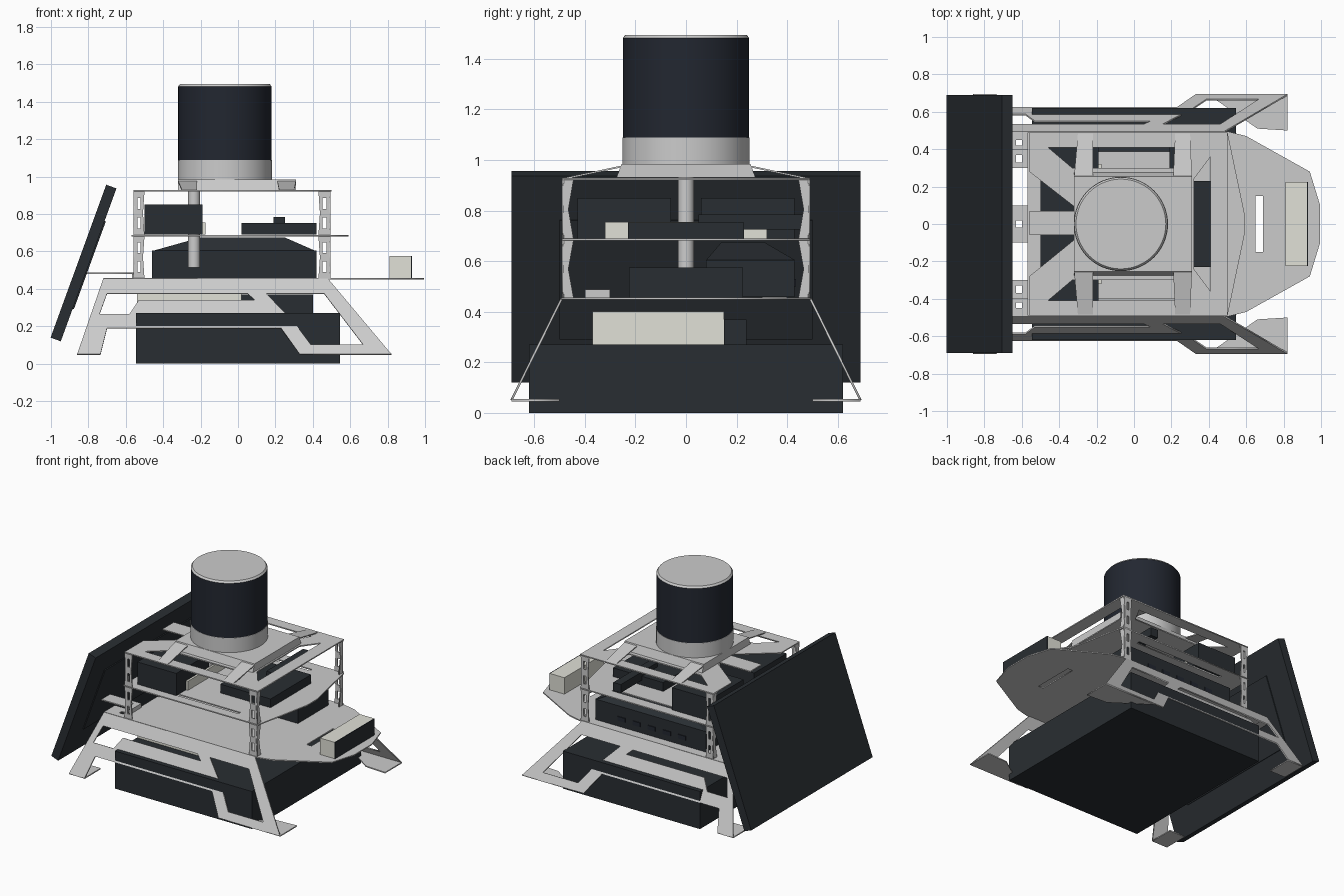
import bpy, bmesh, math
from mathutils import Matrix, Vector

if "Cube" in bpy.data.objects:
    bpy.data.objects.remove(bpy.data.objects["Cube"])


def material(name, rgb):
    m = bpy.data.materials.new(name)
    m.diffuse_color = (*rgb, 1)
    m.use_nodes = True
    m.node_tree.nodes["Principled BSDF"].inputs["Base Color"].default_value = m.diffuse_color
    return m


DARK = material("dark_plastic", (0.022, 0.027, 0.032))
NAVY = material("dark_glass", (0.016, 0.02, 0.03))
CREAM = material("cream_plastic", (0.75, 0.75, 0.68))


def finish(name, bm, mat=None):
    bmesh.ops.recalc_face_normals(bm, faces=bm.faces)
    me = bpy.data.meshes.new(name)
    bm.to_mesh(me)
    bm.free()
    ob = bpy.data.objects.new(name, me)
    bpy.context.collection.objects.link(ob)
    if mat:
        me.materials.append(mat)
    return ob


def box(name, x, y, z, mat=None, taper=None):
    """Box from ranges; taper = (dx0, dx1, dy0, dy1) pulls the top corners in."""
    bm = bmesh.new()
    bmesh.ops.create_cube(bm, size=1)
    t = taper or (0, 0, 0, 0)
    for v in bm.verts:
        top = v.co.z > 0
        ix, iy = int(v.co.x > 0), int(v.co.y > 0)
        v.co = (x[ix] + (t[ix] if top else 0), y[iy] + (t[2 + iy] if top else 0), z[int(top)])
    return finish(name, bm, mat)


def sheet(name, outline, holes=(), matrix=Matrix(), thick=0.008, mat=None):
    """Flat sheet-metal part with cut-outs, drawn in 2D and placed by a matrix."""
    cu = bpy.data.curves.new(name, 'CURVE')
    cu.dimensions, cu.fill_mode, cu.extrude = '2D', 'BOTH', thick / 2
    for pts in (outline, *holes):
        sp = cu.splines.new('POLY')
        sp.points.add(len(pts) - 1)
        for p, q in zip(sp.points, pts):
            p.co = (q[0], q[1], 0, 1)
        sp.use_cyclic_u = True
    tmp = bpy.data.objects.new("tmp", cu)
    bpy.context.collection.objects.link(tmp)
    bpy.context.view_layer.update()
    me = bpy.data.meshes.new_from_object(tmp.evaluated_get(bpy.context.evaluated_depsgraph_get()))
    bm = bmesh.new()
    bm.from_mesh(me)
    bpy.data.objects.remove(tmp)
    bpy.data.curves.remove(cu)
    bpy.data.meshes.remove(me)
    bmesh.ops.remove_doubles(bm, verts=bm.verts, dist=1e-5)
    bmesh.ops.transform(bm, matrix=matrix, verts=bm.verts)
    return finish(name, bm, mat)


def frame(u, v, w, o):
    m = Matrix.Identity(4)
    for i, c in enumerate((u, v, w, o)):
        m.col[i][:3] = c
    return m


def at_z(z):
    return Matrix.Translation((0, 0, z))


def rect(x0, x1, y0, y1):
    return [(x0, y0), (x1, y0), (x1, y1), (x0, y1)]


def mirror_y(pts):
    return pts + [(x, -y) for x, y in reversed(pts)]


def cylinder(name, x, r, z0, z1, mat=None, r_top=None, n=64):
    bm = bmesh.new()
    bmesh.ops.create_cone(bm, cap_ends=True, segments=n, radius1=r, radius2=r_top or r, depth=z1 - z0,
                          matrix=Matrix.Translation((x, 0, (z0 + z1) / 2)))
    ob = finish(name, bm, mat)
    bpy.context.view_layer.objects.active = ob
    ob.select_set(True)
    bpy.ops.object.shade_smooth_by_angle()
    ob.select_set(False)


# Battery and the parts lying on it
box("battery", (-0.545, 0.545), (-0.62, 0.62), (0, 0.27), DARK)
box("power_converter", (-0.54, 0.02), (-0.37, 0.15), (0.27, 0.4), CREAM)
box("under_plate_module", (0.02, 0.4), (0.15, 0.24), (0.27, 0.37), DARK)

# Sloping side panels with windows, and their feet
side = [(-0.72, 0.455), (0.48, 0.455), (0.82, 0.05), (0.33, 0.05), (0.23, 0.19),
        (-0.7, 0.19), (-0.735, 0.05), (-0.86, 0.05)]
long_window = [(-0.7, 0.375), (0.05, 0.375), (0.09, 0.34), (-0.53, 0.34), (-0.58, 0.265), (-0.74, 0.265)]
front_window = [(0.15, 0.375), (0.46, 0.375), (0.67, 0.1), (0.39, 0.1), (0.3, 0.22)]
for s in (-1, 1):
    sheet("side_panel", side, (long_window, front_window),
          frame((1, 0, 0), (0, -0.494 * s, 1), (0, s, 0.4), (0, 0.715 * s, 0)))
    sheet("front_foot", [(0.4, 0.69 * s), (0.82, 0.69 * s), (0.82, 0.5 * s), (0.66, 0.51 * s)],
          matrix=at_z(0.05))
    sheet("rear_foot", rect(-0.86, -0.735, *sorted((0.51 * s, 0.69 * s))), matrix=at_z(0.05))

# Base plate with pointed nose and sensor slot
base = mirror_y([(-0.57, 0.37), (-0.72, 0.37), (-0.72, 0.495), (0.5, 0.495), (0.6, 0.47),
                 (0.94, 0.28), (0.995, 0.1)])
base_holes = [rect(0.65, 0.69, -0.15, 0.15)]
base_holes += [rect(-0.63, -0.6, *sorted((s * 0.42, s * 0.45))) for s in (-1, 1)]
sheet("base_plate", base, base_holes, at_z(0.453))

# Front range sensor
box("range_sensor", (0.81, 0.924), (-0.225, 0.225), (0.457, 0.575), CREAM)
box("range_sensor_face", (0.924, 0.93), (-0.225, 0.225), (0.457, 0.575), DARK)

# Computer between base plate and middle plate
box("computer", (-0.46, 0.42), (0.08, 0.43), (0.458, 0.605), DARK)
box("computer_lid", (-0.45, 0.41), (0.08, 0.43), (0.605, 0.675), DARK, (0.25, -0.16, 0.06, -0.12))
for i in range(5):
    box("computer_port", (-0.3 + i * 0.12, -0.24 + i * 0.12), (0.43, 0.436), (0.5, 0.53), NAVY)

# Middle plate
mid = mirror_y([(-0.57, 0.49), (0.5, 0.49), (0.59, 0.06)])
mid_holes = [rect(-0.4, 0.3, s - 0.012, s + 0.012) for s in (-0.41, 0.4)]
sheet("middle_plate", mid, mid_holes, at_z(0.685))

# Equipment on the middle plate
for s in (-1, 1):
    box("motor_driver", (-0.5, -0.19), sorted((0.06 * s, 0.43 * s)), (0.69, 0.85), DARK)
box("terminal_strip", (-0.19, -0.175), (-0.32, 0.32), (0.69, 0.755), CREAM)
box("radio_unit", (0.02, 0.42), (-0.23, 0.23), (0.69, 0.753), DARK)
box("radio_arm", (0.19, 0.25), (0.05, 0.47), (0.725, 0.785), DARK)

# Corner posts: slotted web plus folded lip, two tiers
for x0, x1, lip in ((-0.56, -0.5, -0.555), (0.43, 0.495, 0.49)):
    for s in (-1, 1):
        for z0, z1 in ((0.457, 0.681), (0.689, 0.921)):
            h = z1 - z0
            web = [(x0, z0), (x1, z0), (x1 - 0.008, z0 + h / 2), (x1, z1), (x0, z1), (x0 + 0.008, z0 + h / 2)]
            slots = [rect(x0 + 0.022, x1 - 0.022, z0 + a * h, z0 + b * h) for a, b in ((0.15, 0.4), (0.6, 0.85))]
            sheet("post_web", web, slots, frame((1, 0, 0), (0, 0, 1), (0, 1, 0), (0, 0.486 * s, 0)))
            lip_shape = [(0.486 * s, z0), (0.486 * s, z1), (0.445 * s, z1), (0.465 * s, z0 + h / 2), (0.445 * s, z0)]
            sheet("post_lip", lip_shape, (), frame((0, 1, 0), (0, 0, 1), (1, 0, 0), (lip, 0, 0)))

# Top plate, open at the back, with a centre arm
top = [(-0.56, 0.49), (0.5, 0.49), (0.5, -0.49), (-0.56, -0.49), (-0.56, -0.28), (-0.29, -0.06),
       (-0.56, -0.06), (-0.56, 0.07), (-0.29, 0.07), (-0.56, 0.28)]
top_holes = [[(-0.46, 0.41 * s), (0.3, 0.41 * s), (0.24, 0.3 * s), (-0.33, 0.3 * s)] for s in (-1, 1)]
top_holes.append([(0.41, 0.36), (0.32, 0.24), (0.32, -0.24), (0.41, -0.36)])
sheet("top_plate", top, top_holes, at_z(0.925))

# Raised scanner platform, its sloped braces and the centre pole
box("scanner_platform", (-0.32, 0.31), (-0.275, 0.275), (0.93, 0.985), None, (0, 0, 0.02, -0.02))
for s in (-1, 1):
    for xa, xb, xo in ((-0.32, -0.22, -0.3), (0.21, 0.31, 0.22)):
        bm = bmesh.new()
        inner = [bm.verts.new((x, 0.255 * s, 0.978)) for x in (xb, xa)]
        outer = [bm.verts.new((x, 0.485 * s, 0.929)) for x in (xo, xo + 0.08)]
        f = bm.faces.new(inner + outer)
        ex = bmesh.ops.extrude_face_region(bm, geom=[f])
        for v in ex["geom"]:
            if isinstance(v, bmesh.types.BMVert):
                v.co.z -= 0.007
        finish("platform_brace", bm)
cylinder("centre_pole", -0.235, 0.032, 0.515, 0.94, n=32)

# Rotating scanner
cylinder("scanner_base", -0.07, 0.252, 0.985, 1.09)
cylinder("scanner_window", -0.07, 0.25, 1.09, 1.482, NAVY)
cylinder("scanner_cap", -0.07, 0.25, 1.482, 1.495, r_top=0.24)

# Tilted rear display with back strip and mounting strips
tilt = Matrix.Translation((-0.825, 0, 0.538)) @ Matrix.Rotation(math.radians(20), 4, 'Y')
disp = box("rear_display", (-0.03, 0.028), (-0.69, 0.69), (-0.435, 0.435), DARK)
disp.data.transform(tilt)
rib = box("display_back", (0.025, 0.035), (-0.5, 0.5), (-0.25, 0.25), DARK)
rib.data.transform(tilt)
for y0, y1 in ((-0.4, -0.3), (-0.1, 0.1), (0.3, 0.4)):
    sheet("display_bracket", rect(-0.82, -0.56, y0, y1),
          [rect(-0.63, -0.6, (y0 + y1) / 2 - 0.02, (y0 + y1) / 2 + 0.02)], at_z(0.483))
    box("bracket_fold", (-0.566, -0.558), (y0, y1), (0.453, 0.487))
